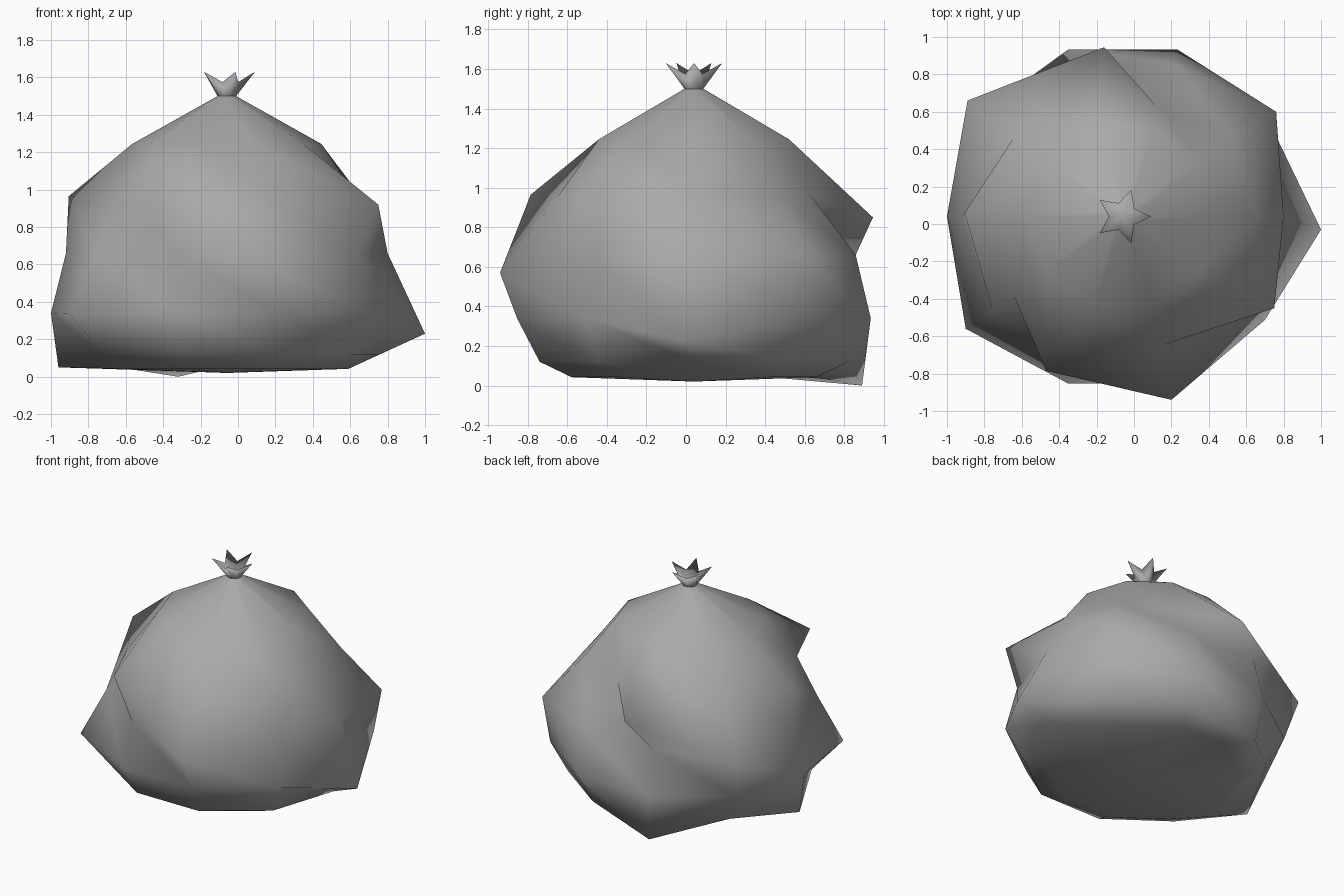
import bpy, bmesh
from math import sin, cos, tau
from mathutils import Vector

cube = bpy.data.objects.get("Cube")
if cube:
    bpy.data.objects.remove(cube, do_unlink=True)

SIDES = 10
CENTRE = Vector((-0.06, 0.04, 0))

grey = bpy.data.materials.new("bag_grey")
grey.use_nodes = True
grey.diffuse_color = (0.4, 0.4, 0.4, 1)
grey.node_tree.nodes["Principled BSDF"].inputs["Base Color"].default_value = grey.diffuse_color


def ring(bm, radii, heights):
    """Ring of vertices; radii and heights alternate around it."""
    return [bm.verts.new(CENTRE + Vector((radii[i % 2] * cos(tau * i / SIDES),
                                          radii[i % 2] * sin(tau * i / SIDES),
                                          heights[i % 2])))
            for i in range(SIDES)]


def bridge(bm, low, high):
    """Join two rings with triangles, folded the same way all round."""
    for i in range(SIDES):
        j = (i + 1) % SIDES
        bm.faces.new((low[i], low[j], high[i]))
        bm.faces.new((low[j], high[j], high[i]))


def fan(bm, loop, height):
    """Close a ring with triangles to a centre point."""
    hub = bm.verts.new(CENTRE + Vector((0, 0, height)))
    for a, b in zip(loop, loop[1:] + loop[:1]):
        bm.faces.new((a, b, hub))


# Sack: stacked rings narrowing to the tied neck
bm = bmesh.new()
profile = [(0.65, 0.042), (0.82, 0.12), (0.94, 0.34), (0.86, 0.66),
           (0.72, 0.96), (0.505, 1.245), (0.05, 1.5)]
rings = [ring(bm, (r, r), (z, z)) for r, z in profile]
neck = rings[-1]

# Gathered top: star-shaped frill with a hollow inside
rings.append(ring(bm, (0.15, 0.075), (1.63, 1.575)))

for low, high in zip(rings, rings[1:]):
    bridge(bm, low, high)
fan(bm, rings[-1], 1.51)
fan(bm, rings[0][::-1], 0.02)

# Crisp crease where the neck is tied
for a, b in zip(neck, neck[1:] + neck[:1]):
    bm.edges.get((a, b)).smooth = False

# Lumps pushed out by the contents: (ring, side) -> position
lumps = {
    (1, 3): (-0.32, 0.89, 0.0),
    (1, 5): (-0.96, 0.04, 0.05),
    (2, 0): (1.0, -0.03, 0.23),
    (2, 6): (-0.9, -0.56, 0.335),
    (3, 1): (0.76, 0.6, 0.66),
    (3, 4): (-0.89, 0.66, 0.62),
    (3, 8): (0.2, -0.94, 0.57),
    (4, 2): (0.12, 0.63, 0.96),
    (4, 3): (-0.16, 0.945, 0.85),
    (4, 5): (-0.905, 0.06, 0.965),
    (4, 7): (-0.47, -0.785, 0.965),
    (4, 9): (0.75, -0.45, 0.92),
}
for (level, side), place in lumps.items():
    rings[level][side].co = place

mesh = bpy.data.meshes.new("tied_sack")
bm.to_mesh(mesh)
bm.free()
mesh.materials.append(grey)
sack = bpy.data.objects.new("tied_sack", mesh)
bpy.context.collection.objects.link(sack)
for face in mesh.polygons:
    face.use_smooth = True
